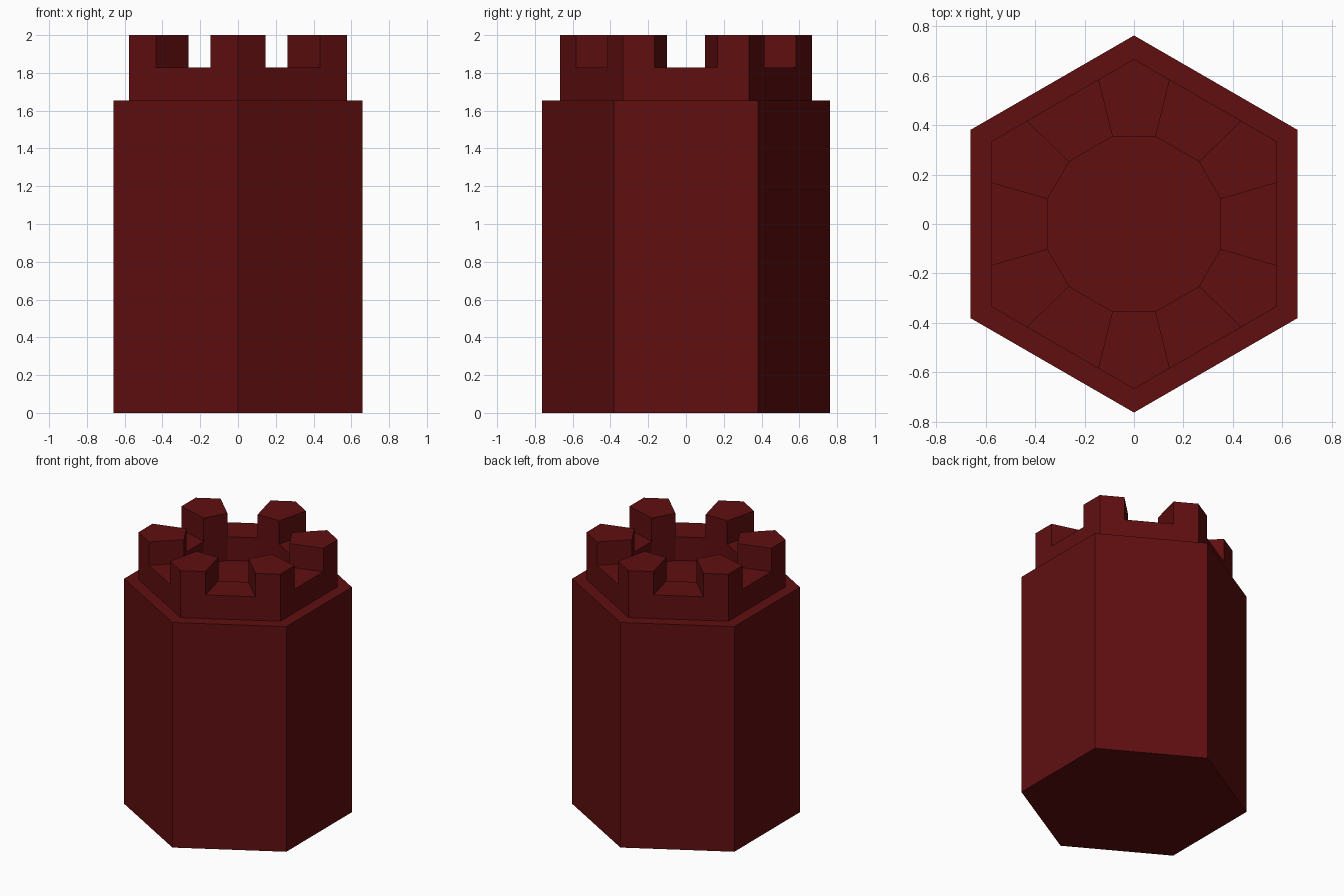
import bpy, bmesh, math
from mathutils import Vector

if "Cube" in bpy.data.objects:
    bpy.data.objects.remove(bpy.data.objects["Cube"])

BODY_R, RING_R = 0.762, 0.667      # corner radii of body and parapet
BODY_TOP, GAP_TOP, TOP = 1.655, 1.828, 2.0
INNER = 0.605                      # inner wall line as a fraction of the outer

red = bpy.data.materials.new("dark red")
red.diffuse_color = (0.115, 0.0045, 0.005, 1)
red.use_nodes = True
red.node_tree.nodes["Principled BSDF"].inputs["Base Color"].default_value = red.diffuse_color


def corner(r, k):
    a = math.radians(90 + 60 * k)
    return Vector((r * math.cos(a), r * math.sin(a), 0))


def prism(bm, pts, z0, z1):
    """Closed vertical prism over a counter-clockwise outline."""
    low = [bm.verts.new((p.x, p.y, z0)) for p in pts]
    high = [bm.verts.new((p.x, p.y, z1)) for p in pts]
    bm.faces.new(high)
    bm.faces.new(low[::-1])
    for i in range(len(pts)):
        j = (i + 1) % len(pts)
        bm.faces.new((low[i], low[j], high[j], high[i]))


def finish(name, bm):
    mesh = bpy.data.meshes.new(name)
    bm.to_mesh(mesh)
    bm.free()
    mesh.materials.append(red)
    bpy.context.collection.objects.link(bpy.data.objects.new(name, mesh))


# Hexagonal tower body
bm = bmesh.new()
prism(bm, [corner(BODY_R, k) for k in range(6)], 0, BODY_TOP)
finish("tower_body", bm)

# Parapet: tall merlons on the corners, low wall between, open pit inside
bm = bmesh.new()


def quad(*pts):
    bm.faces.new([bm.verts.new(p) for p in pts])


def at(p, z):
    return Vector((p.x, p.y, z))


for k in range(6):
    prev, c, nxt = (corner(RING_R, k + d) for d in (-1, 0, 1))
    a, b, e = c.lerp(prev, 0.25), c.lerp(nxt, 0.25), c.lerp(nxt, 0.75)
    # merlon top and low wall top, with their outer and inner walls
    for outer, z in (([a, c, b], TOP), ([b, e], GAP_TOP)):
        inner = [outer[-1] * INNER, outer[0] * INNER]
        quad(*[at(p, z) for p in outer + inner])
        for p, q in list(zip(outer, outer[1:])) + [tuple(inner)]:
            quad(at(p, BODY_TOP), at(q, BODY_TOP), at(q, z), at(p, z))
    # merlon flanks above the low wall
    for p, q in ((a * INNER, a), (b, b * INNER)):
        quad(at(p, GAP_TOP), at(q, GAP_TOP), at(q, TOP), at(p, TOP))
bmesh.ops.remove_doubles(bm, verts=bm.verts, dist=1e-5)
finish("battlements", bm)
